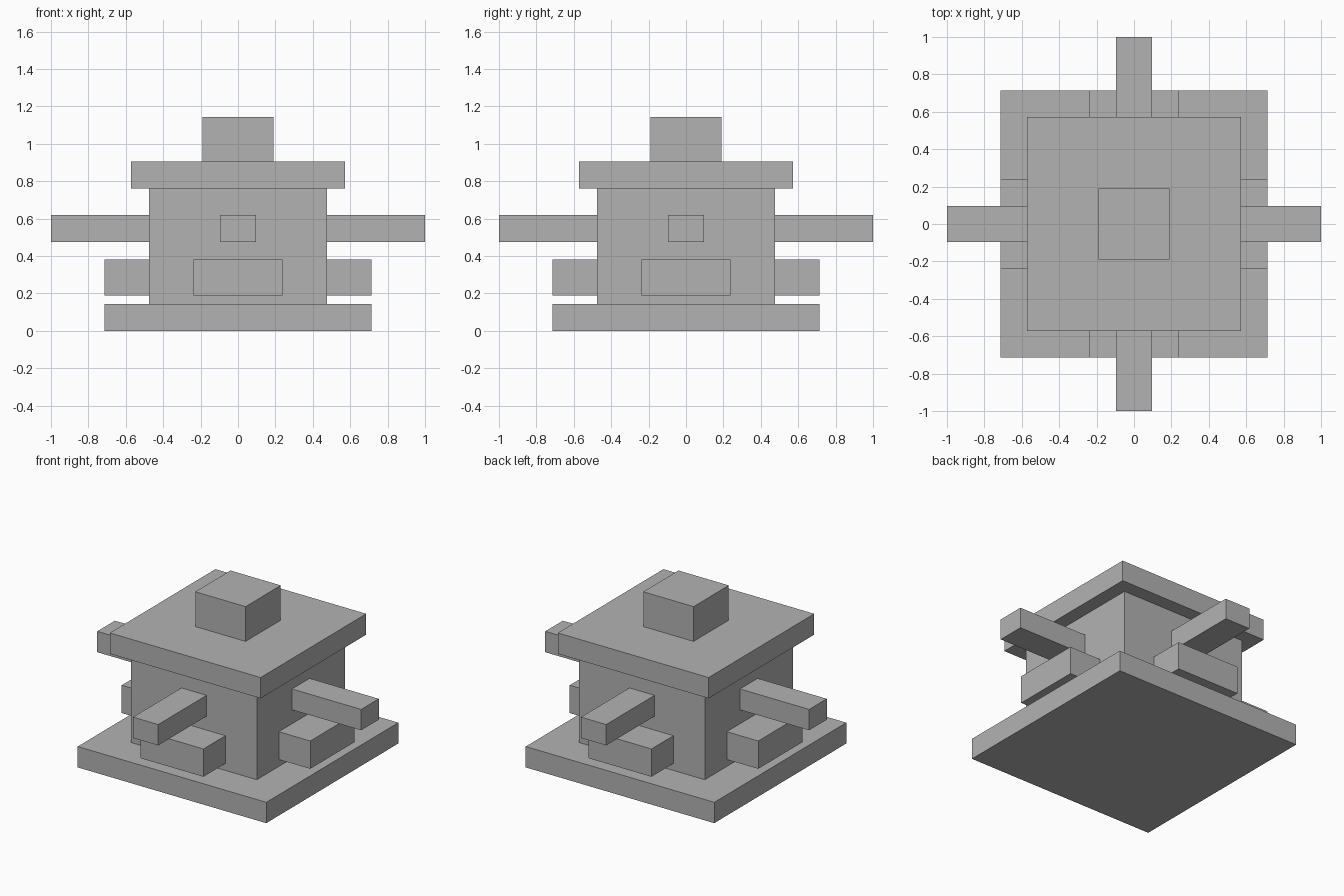
import bpy
import math
from mathutils import Matrix

cube = bpy.data.objects.get("Cube")
if cube:
    bpy.data.objects.remove(cube, do_unlink=True)

U = 2 / 42  # the design sits on a whole-number grid, 42 steps across

grey = bpy.data.materials.new("plain grey")
grey.use_nodes = True
colour = (0.45, 0.45, 0.45, 1)
grey.diffuse_color = colour
grey.node_tree.nodes["Principled BSDF"].inputs["Base Color"].default_value = colour


def box(name, x, y, z, turn=0):
    """Box from (min, max) ranges in grid steps, turned about the z axis."""
    bpy.ops.mesh.primitive_cube_add(size=1)
    ob = bpy.context.object
    ob.name = name
    ranges = (x, y, z)
    size = [(b - a) * U for a, b in ranges]
    centre = [(a + b) / 2 * U for a, b in ranges]
    ob.data.transform(Matrix.Rotation(turn, 4, "Z")
                      @ Matrix.Translation(centre)
                      @ Matrix.Diagonal((*size, 1)))
    ob.data.materials.append(grey)
    return ob


# Central stack: base, body, roof and cap
for name, half, low, high in (("base_slab", 15, 0, 3), ("body", 10, 3, 16),
                              ("roof_slab", 12, 16, 19), ("roof_cap", 4, 19, 24)):
    box(name, (-half, half), (-half, half), (low, high))

# Each side has a wide low block and a long narrow beam
for i, side in enumerate(("front", "left", "back", "right")):
    turn = i * math.pi / 2
    box(side + "_block", (-5, 5), (-15, -10), (4, 8), turn)
    box(side + "_beam", (-2, 2), (-21, -10), (10, 13), turn)
